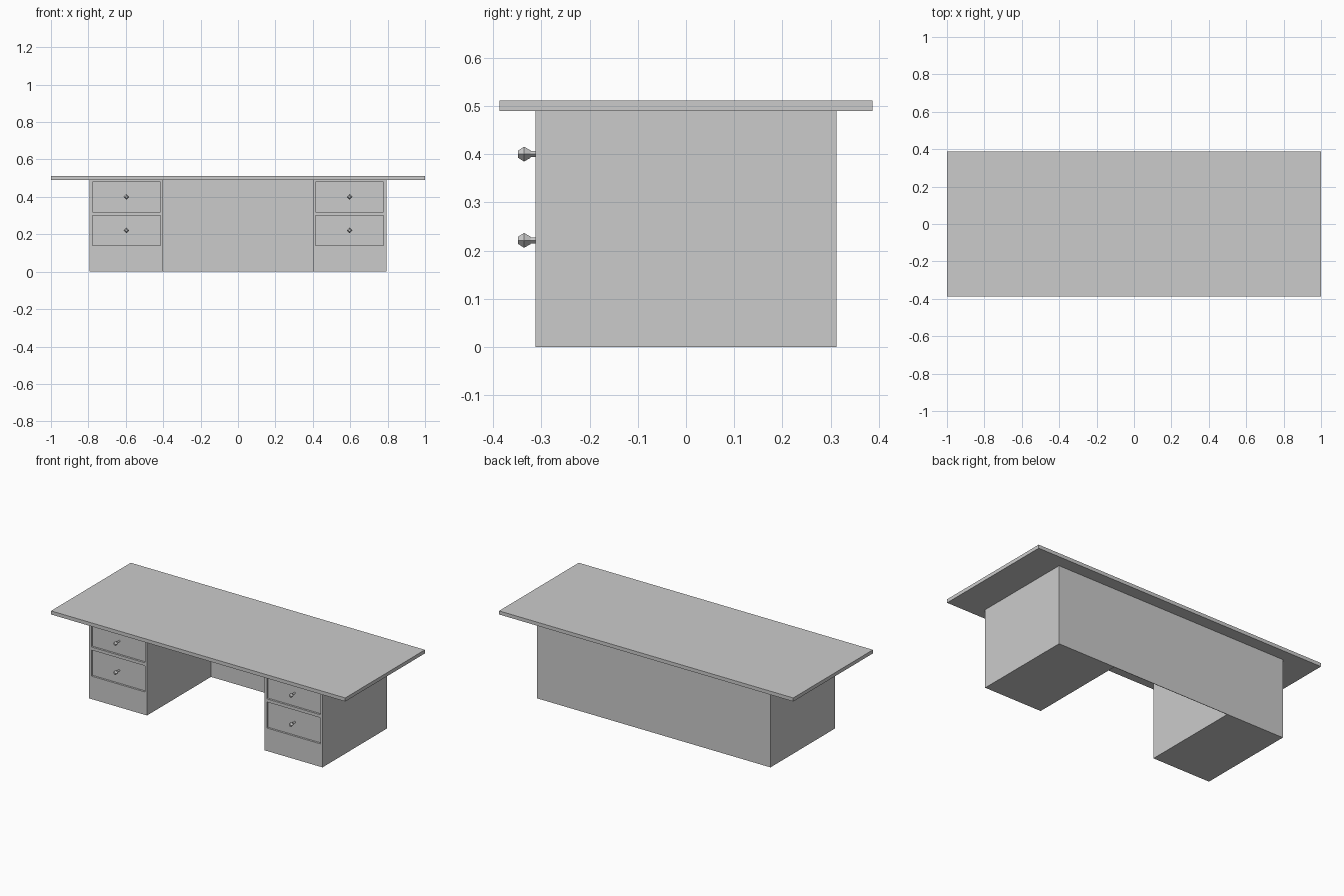
import bpy, bmesh, math

if "Cube" in bpy.data.objects:
    bpy.data.objects.remove(bpy.data.objects["Cube"])

PED_IN, PED_OUT = 0.40, 0.793      # pedestal extent in x
DEPTH = 0.312                      # half depth of the carcass
Z_TOP = 0.489                      # underside of the desk top
RECESS = 0.012                     # drawer inset depth
DRAWER_Z = (0.40, 0.221)           # drawer / knob heights


def finish(name, bm):
    bmesh.ops.recalc_face_normals(bm, faces=bm.faces)
    mesh = bpy.data.meshes.new(name)
    bm.to_mesh(mesh)
    bm.free()
    obj = bpy.data.objects.new(name, mesh)
    bpy.context.collection.objects.link(obj)
    return obj


def add_box(bm, lo, hi):
    verts = bmesh.ops.create_cube(bm, size=1)["verts"]
    for v in verts:
        for i in range(3):
            v.co[i] = hi[i] if v.co[i] > 0 else lo[i]


def box(name, lo, hi):
    bm = bmesh.new()
    add_box(bm, lo, hi)
    return finish(name, bm)


def knob(name, x, z):
    # four-sided turned profile: (y, radius)
    profile = [(-DEPTH + RECESS, 0.006), (-0.325, 0.006), (-0.323, 0.008),
               (-0.336, 0.0155), (-0.349, 0.007)]
    profile[1], profile[2] = (-0.323, 0.006), (-0.323, 0.008)
    bm = bmesh.new()
    rings = [[bm.verts.new((x + r * math.cos(k * math.pi / 2), y,
                            z + r * math.sin(k * math.pi / 2)))
              for k in range(4)] for y, r in profile]
    for a, b in zip(rings, rings[1:]):
        for k in range(4):
            j = (k + 1) % 4
            bm.faces.new((a[k], a[j], b[j], b[k]))
    bm.faces.new(rings[0])
    bm.faces.new(rings[-1])
    return finish(name, bm)


# desk top
box("desk_top", (-1, -0.387, Z_TOP), (1, 0.387, 0.511))

# thin back panel closing the knee space
box("back_panel", (-PED_IN, DEPTH - 0.003, 0), (PED_IN, DEPTH, Z_TOP))

# pedestals with two recessed drawer fronts and knobs
for side, s in (("left", -1), ("right", 1)):
    x0, x1 = sorted((s * PED_IN, s * PED_OUT))
    pedestal = box(side + "_pedestal", (x0, -DEPTH, 0), (x1, DEPTH, Z_TOP))

    bm = bmesh.new()
    for z in DRAWER_Z:
        add_box(bm, (x0 + 0.014, -DEPTH - 0.05, z - 0.08),
                (x1 - 0.014, -DEPTH + RECESS, z + 0.08))
    cutter = finish(side + "_drawer_cutter", bm)
    cutter.hide_render = True
    cutter.hide_viewport = True
    cutter.display_type = 'WIRE'
    mod = pedestal.modifiers.new("drawer_recess", 'BOOLEAN')
    mod.operation = 'DIFFERENCE'
    mod.solver = 'EXACT'
    mod.object = cutter

    for level, z in zip(("upper", "lower"), DRAWER_Z):
        knob(f"{side}_{level}_knob", (x0 + x1) / 2, z)
